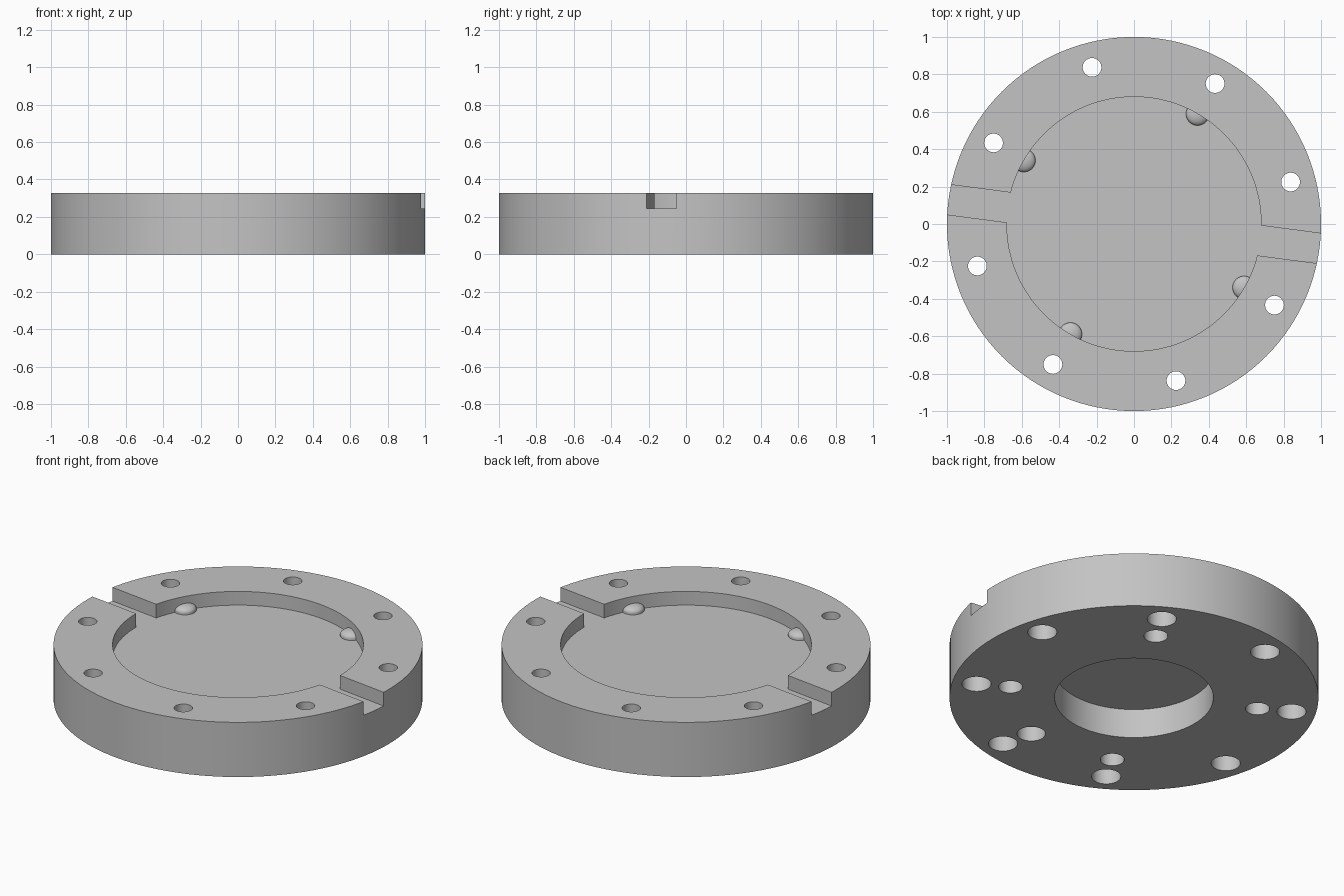
import bpy
import bmesh
from math import cos, sin, pi, radians

cube = bpy.data.objects.get("Cube")
if cube:
    bpy.data.objects.remove(cube, do_unlink=True)

HEIGHT = 0.327       # full thickness
FLOOR = 0.245        # floor of the recess and of the slot
RECESS_R = 0.68
BOLT_R = 0.867       # outer ring of bolt holes

grey = bpy.data.materials.new("plain_grey")
grey.use_nodes = True
COLOUR = (0.55, 0.55, 0.55, 1)
grey.diffuse_color = COLOUR
grey.node_tree.nodes["Principled BSDF"].inputs["Base Color"].default_value = COLOUR


def cylinder(name, radius, low, high, x=0, y=0, sides=48):
    bpy.ops.mesh.primitive_cylinder_add(vertices=sides, radius=radius, depth=high - low,
                                        location=(x, y, (low + high) / 2))
    obj = bpy.context.object
    obj.name = name
    return obj


def polar(radius, degrees):
    return radius * cos(radians(degrees)), radius * sin(radians(degrees))


def cut(body, cutter):
    cutter.hide_render = True
    mod = body.modifiers.new("cut", 'BOOLEAN')
    mod.operation = 'DIFFERENCE'
    mod.solver = 'EXACT'
    mod.object = cutter
    bpy.context.view_layer.objects.active = body
    bpy.ops.object.modifier_apply(modifier=mod.name)
    bpy.data.objects.remove(cutter, do_unlink=True)


def finish(obj):
    obj.data.materials.clear()
    obj.data.materials.append(grey)
    bpy.ops.object.select_all(action='DESELECT')
    obj.select_set(True)
    bpy.context.view_layer.objects.active = obj
    bpy.ops.object.shade_smooth_by_angle(angle=radians(30))


# Round flange body
body = cylinder("flange_body", 1, 0, HEIGHT, sides=128)

# Shallow recess in the top and wide bore in the underside
cut(body, cylinder("recess_cutter", RECESS_R, FLOOR, 0.5, sides=128))
cut(body, cylinder("bore_cutter", 0.43, -0.1, 0.175, sides=96))

# Slot straight across the top, level with the recess floor
bpy.ops.mesh.primitive_cube_add(size=1, location=(0, 0, (FLOOR + 0.5) / 2),
                                rotation=(0, 0, radians(-7.5)))
slot = bpy.context.object
slot.scale = (2.4, 0.161, 0.5 - FLOOR)
cut(body, slot)

# Eight through holes, counterbored from below
for i in range(8):
    x, y = polar(BOLT_R, 15 + 45 * i)
    cut(body, cylinder("bolt_cutter", 0.05, -0.1, 0.5, x, y))
    cut(body, cylinder("counterbore_cutter", 0.079, -0.1, 0.16, x, y))

# Four blind pin holes and one locating hole in the underside
for i in range(4):
    x, y = polar(RECESS_R, 60 + 90 * i)
    cut(body, cylinder("pin_hole_cutter", 0.065, -0.1, 0.22, x, y))
x, y = polar(RECESS_R, -75)
cut(body, cylinder("locating_cutter", 0.077, -0.1, 0.16, x, y))
finish(body)


# Domed pins standing half out of the recess wall
def domed_pin(name, x, y, radius=0.062, rim=0.01, crown=0.03):
    bm = bmesh.new()
    profile = [(radius, 0)]
    for k in range(9):
        a = k / 8 * pi / 2
        profile.append((radius * cos(a), rim + crown * sin(a)))
    verts = [bm.verts.new((r, 0, z)) for r, z in profile]
    edges = [bm.edges.new(pair) for pair in zip(verts, verts[1:])]
    bmesh.ops.spin(bm, geom=verts + edges, cent=(0, 0, 0), axis=(0, 0, 1),
                   angle=2 * pi, steps=40, use_duplicate=False)
    bmesh.ops.remove_doubles(bm, verts=bm.verts, dist=0.0001)
    bmesh.ops.recalc_face_normals(bm, faces=bm.faces)
    mesh = bpy.data.meshes.new(name)
    bm.to_mesh(mesh)
    bm.free()
    # Open shell: make sure its faces point outward
    if sum(p.normal.z * p.area for p in mesh.polygons) < 0:
        mesh.flip_normals()
    obj = bpy.data.objects.new(name, mesh)
    obj.location = (x, y, FLOOR)
    bpy.context.collection.objects.link(obj)
    finish(obj)


for i in range(4):
    domed_pin(f"domed_pin_{i + 1}", *polar(RECESS_R, 60 + 90 * i))
